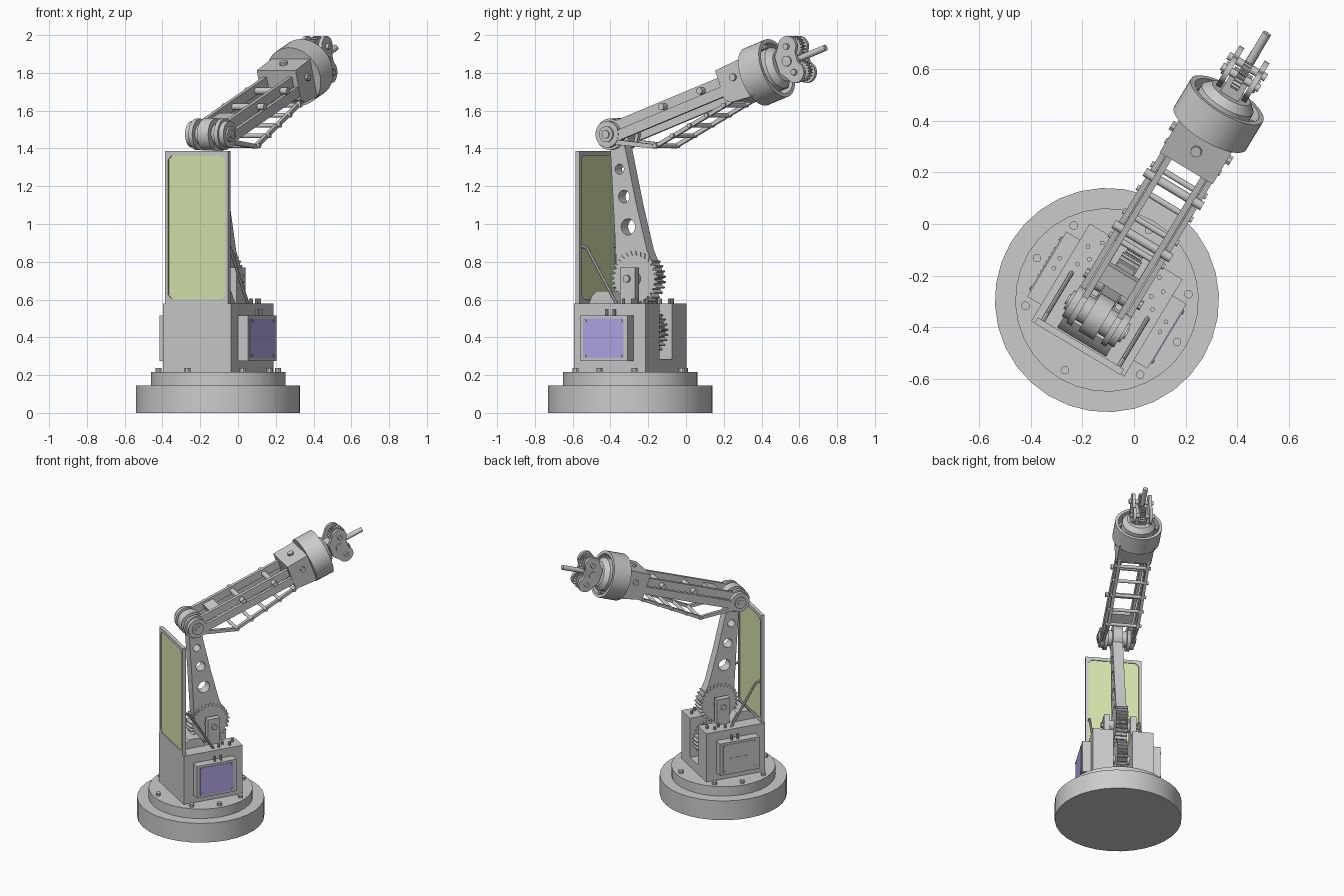
import bpy, bmesh
from math import sin, cos, pi, radians
from mathutils import Matrix, Vector

if "Cube" in bpy.data.objects:
    bpy.data.objects.remove(bpy.data.objects["Cube"])

# Frames: base is turned about z; forearm is tilted up from the elbow
BASE = Matrix.Translation((-0.105, -0.295, 0)) @ Matrix.Rotation(radians(-31), 4, 'Z')
ARM = BASE @ Matrix.Translation((0, -0.074, 1.475)) @ Matrix.Rotation(radians(19.7), 4, 'X')
# Axis maps: profile plane -> frame, extruding along x, y or z
AXES = {'X': Matrix(((0, 0, 1, 0), (1, 0, 0, 0), (0, 1, 0, 0), (0, 0, 0, 1))),
        'Y': Matrix(((0, 1, 0, 0), (0, 0, 1, 0), (1, 0, 0, 0), (0, 0, 0, 1))),
        'Z': Matrix.Identity(4)}


def material(name, rgb):
    m = bpy.data.materials.new(name)
    m.diffuse_color = (*rgb, 1)
    m.use_nodes = True
    m.node_tree.nodes["Principled BSDF"].inputs["Base Color"].default_value = m.diffuse_color
    return m


GREEN = material("green_panel", (0.68, 0.78, 0.42))
PURPLE = material("purple_screen", (0.46, 0.38, 0.80))


def finish(name, bm, matrix, mat=None):
    bmesh.ops.transform(bm, matrix=matrix, verts=bm.verts)
    bmesh.ops.recalc_face_normals(bm, faces=bm.faces)
    me = bpy.data.meshes.new(name)
    bm.to_mesh(me)
    bm.free()
    ob = bpy.data.objects.new(name, me)
    bpy.context.collection.objects.link(ob)
    if mat:
        me.materials.append(mat)
    return ob


def box(name, frame, x, y, z, mat=None):
    bm = bmesh.new()
    bmesh.ops.create_cube(bm, size=1)
    m = Matrix.Translation(((x[0]+x[1])/2, (y[0]+y[1])/2, (z[0]+z[1])/2))
    return finish(name, bm, frame @ m @ Matrix.Diagonal((x[1]-x[0], y[1]-y[0], z[1]-z[0], 1)), mat)


def rod(name, frame, a, b, r, r2=None, seg=16):
    a, b = Vector(a), Vector(b)
    bm = bmesh.new()
    bmesh.ops.create_cone(bm, cap_ends=True, segments=seg, radius1=r,
                          radius2=r if r2 is None else r2, depth=(b-a).length)
    q = (b-a).to_track_quat('Z', 'Y').to_matrix().to_4x4()
    return finish(name, bm, frame @ Matrix.Translation((a+b)/2) @ q)


def plate(name, frame, axis, loops, lo, hi, mat=None):
    """Extrude an outline; further loops are holes."""
    cu = bpy.data.curves.new(name, 'CURVE')
    cu.dimensions, cu.fill_mode, cu.extrude = '2D', 'BOTH', (hi-lo)/2
    for pts in loops:
        sp = cu.splines.new('POLY')
        sp.points.add(len(pts)-1)
        for p, c in zip(sp.points, pts):
            p.co = (c[0], c[1], 0, 1)
        sp.use_cyclic_u = True
    tmp = bpy.data.objects.new("tmp", cu)
    bpy.context.collection.objects.link(tmp)
    dg = bpy.context.evaluated_depsgraph_get()
    me = bpy.data.meshes.new_from_object(tmp.evaluated_get(dg))
    bm = bmesh.new()
    bm.from_mesh(me)
    bmesh.ops.remove_doubles(bm, verts=bm.verts, dist=1e-5)
    bpy.data.objects.remove(tmp)
    bpy.data.meshes.remove(me)
    return finish(name, bm, frame @ AXES[axis] @ Matrix.Translation((0, 0, (lo+hi)/2)), mat)


def arc(cx, cy, r, a0=0, a1=360, n=24):
    k = n if a1-a0 == 360 else n-1
    return [(cx+r*cos(radians(a0+(a1-a0)*i/k)), cy+r*sin(radians(a0+(a1-a0)*i/k))) for i in range(n)]


def gear(cx, cy, r, teeth, depth):
    return [(cx+(r-d)*cos(2*pi*(i+f)/teeth), cy+(r-d)*sin(2*pi*(i+f)/teeth))
            for i in range(teeth) for f, d in ((0, depth), (0.25, 0), (0.5, 0), (0.75, depth))]


def cut_rect(x0, x1, y0, y1, c):
    return [(x0+c, y0), (x1-c, y0), (x1, y0+c), (x1, y1-c), (x1-c, y1), (x0+c, y1), (x0, y1-c), (x0, y0+c)]


# Round foot with bolts
rod("foot_disc", BASE, (0, 0, 0), (0, 0, 0.145), 0.435, seg=32)
rod("turntable_disc", BASE, (0, 0, 0.145), (0, 0, 0.216), 0.356, seg=32)
for a in (0, 35, 90, 145, 180, 215, 270, 325):
    x, y = 0.317*cos(radians(a)), 0.317*sin(radians(a))
    rod("turntable_bolt", BASE, (x, y, 0.21), (x, y, 0.237), 0.017, seg=8)

# Housing with a gear slot open to the front and top
slot = [(-0.21, -0.22), (0.21, -0.22), (0.21, 0.22), (0.065, 0.22),
        (0.065, -0.1), (-0.065, -0.1), (-0.065, 0.22), (-0.21, 0.22)]
plate("housing", BASE, 'Z', [slot], 0.215, 0.58)
box("slot_floor", BASE, (-0.065, 0.065), (-0.1, 0.22), (0.215, 0.285))
plate("drive_gear", BASE, 'X', [gear(0.075, 0.43, 0.14, 30, 0.022)], -0.035, 0.035)
rod("drive_axle", BASE, (-0.07, 0.075, 0.43), (0.07, 0.075, 0.43), 0.03)

# Side boxes, brackets, struts and pegs on both sides
for s in (-1, 1):
    span = lambda a, b: tuple(sorted((s*a, s*b)))
    box("side_box", BASE, span(0.205, 0.272), (-0.148, 0.146), (0.275, 0.515))
    box("side_box_cover", BASE, span(0.27, 0.276), (-0.125, 0.123), (0.29, 0.5), PURPLE if s > 0 else None)
    for y in (-0.112, 0.11):
        for z in (0.303, 0.487):
            rod("cover_screw", BASE, (s*0.27, y, z), (s*0.281, y, z), 0.007, seg=8)
    for y in (0.0, 0.045):
        rod("side_box_peg", BASE, (s*0.24, y, 0.51), (s*0.24, y, 0.55), 0.009, seg=10)
    for x, y in ((0.17, 0.06), (0.14, 0.1), (0.17, 0.14), (0.13, 0.18)):
        rod("housing_peg", BASE, (s*x, y, 0.575), (s*x, y, 0.605), 0.009, seg=10)
    box("pivot_bracket", BASE, span(0.07, 0.112), (0.004, 0.096), (0.575, 0.77))
    rod("pivot_bolt", BASE, (s*0.11, 0.05, 0.71), (s*0.128, 0.05, 0.71), 0.02, seg=8)
    rod("panel_strut", BASE, (s*0.172, -0.165, 0.875), (s*0.172, 0.02, 0.575), 0.009, seg=8)
    rod("panel_strut_end", BASE, (s*0.172, -0.205, 0.885), (s*0.172, -0.163, 0.874), 0.009, seg=8)
for i in range(7):
    y = -0.06 + i*0.02
    box("vent_slit", BASE, (-0.28, -0.275), (y, y+0.012), (0.392, 0.398))
rod("pivot_axle", BASE, (-0.1, 0.05, 0.71), (0.1, 0.05, 0.71), 0.04)

# Tall rear panel: frame and coloured sheet
plate("panel_frame", BASE, 'Y',
      [[(0.58, -0.195), (1.386, -0.195), (1.386, 0.195), (0.58, 0.195)],
       cut_rect(0.602, 1.363, -0.175, 0.175, 0.022)], -0.222, -0.196)
box("panel_sheet", BASE, (-0.18, 0.18), (-0.216, -0.202), (0.595, 1.37), GREEN)
plate("motor_block", BASE, 'X', [[(-0.19, 0.58), (-0.17, 0.62), (-0.14, 0.645), (-0.05, 0.645), (-0.01, 0.58)]],
      -0.11, 0.11)

# Lower arm with lightening holes and gear sector
outline = [(-0.105, 1.45), (-0.083, 1.1), (-0.062, 0.74), (-0.04, 0.65), (0.05, 0.62),
           (0.14, 0.66), (0.185, 0.735), (0.125, 0.86), (0.06, 1.1), (-0.022, 1.45)]
plate("lower_arm", BASE, 'X', [outline, arc(-0.045, 1.29, 0.027), arc(-0.017, 1.145, 0.034),
                               arc(0.008, 0.985, 0.043)], -0.036, 0.036)
plate("arm_gear", BASE, 'X', [gear(0.05, 0.71, 0.146, 30, 0.022)], -0.042, 0.042)

# Elbow discs and axle
rod("elbow_axle", ARM, (-0.135, 0, 0), (0.135, 0, 0), 0.022)
rod("elbow_knuckle", ARM, (-0.034, 0, 0), (0.034, 0, 0), 0.086, seg=32)
for s in (-1, 1):
    rod("elbow_spacer", ARM, (s*0.03, 0, 0), (s*0.07, 0, 0), 0.055, seg=24)
    rod("elbow_disc", ARM, (s*0.066, 0, 0), (s*0.09, 0, 0), 0.083, seg=32)
    rod("elbow_outer_disc", ARM, (s*0.088, 0, 0), (s*0.118, 0, 0), 0.07, seg=32)
    rod("elbow_cap", ARM, (s*0.118, 0, 0), (s*0.128, 0, 0), 0.042, seg=24)
    span = lambda a, b: tuple(sorted((s*a, s*b)))
    # Forearm rails
    box("upper_rail", ARM, span(0.066, 0.09), (0.02, 0.76), (0.0, 0.056))
    box("middle_rail", ARM, span(0.094, 0.116), (0.02, 0.76), (-0.055, 0.0))
    plate("lower_rail", ARM, 'X', [[(0.02, -0.065), (0.25, -0.17), (0.80, -0.1), (0.80, -0.08),
                                    (0.255, -0.148), (0.04, -0.045)]], *span(0.09, 0.112))
    rod("wrist_side_bolt", ARM, (s*0.118, 0.84, 0.02), (s*0.136, 0.84, 0.02), 0.02, seg=8)

# Rungs between the rails
for y in (0.37, 0.62):
    rod("upper_rung", ARM, (-0.13, y, 0.022), (0.13, y, 0.022), 0.018)
for i in range(5):
    y = 0.26 + i*0.118
    rod("lower_rung", ARM, (-0.125, y, -0.158+i*0.015), (0.125, y, -0.158+i*0.015), 0.012, seg=12)
box("rail_web", ARM, (-0.07, 0.07), (0.14, 0.22), (0.0, 0.04))

# Wrist housing and ring
plate("wrist_housing", ARM, 'X', [[(0.745, -0.075), (0.745, 0.092), (0.93, 0.1), (0.93, -0.115), (0.78, -0.1)]],
      -0.12, 0.12)
rod("wrist_top_bolt", ARM, (0, 0.83, 0.09), (0, 0.83, 0.112), 0.022, seg=8)
plate("wrist_ring", ARM, 'Y', [arc(0, 0, 0.163, n=40), arc(0, 0, 0.142, n=40)], 0.905, 1.04)
rod("wrist_ring_back", ARM, (0, 0.905, 0), (0, 0.965, 0), 0.15, seg=40)
rod("wrist_hub", ARM, (0, 0.96, 0), (0, 1.045, 0), 0.115, seg=32)
rod("wrist_hub_taper", ARM, (0, 1.045, 0), (0, 1.075, 0), 0.115, 0.085, seg=32)
for i in range(8):
    x, z = 0.129*cos(i*pi/4), 0.129*sin(i*pi/4)
    rod("wrist_ring_bolt", ARM, (x, 0.96, z), (x, 1.02, z), 0.012, seg=8)

# Hand: lobed plates, gears, pins and tool rod
box("hand_block", ARM, (-0.04, 0.04), (1.06, 1.16), (-0.05, 0.05))
lobes = (arc(1.175, 0.072, 0.056, -20, 160, 14) + [(1.085, 0.045), (1.085, -0.045)]
         + arc(1.175, -0.072, 0.056, 200, 380, 14) + [(1.21, -0.025), (1.21, 0.025)])
for s in (-1, 1):
    a, b = sorted((s*0.046, s*0.068))
    plate("hand_plate", ARM, 'X', [lobes], a, b)
    rod("hand_plate_boss", ARM, (s*0.06, 1.15, 0), (s*0.076, 1.15, 0), 0.028)
    plate("hand_gear", ARM, 'X', [gear(1.18, s*0.066, 0.06, 20, 0.012)], -0.018, 0.018)
    rod("hand_pin", ARM, (-0.085, 1.175, s*0.072), (0.085, 1.175, s*0.072), 0.016)
rod("tool_rod", ARM, (0, 1.12, 0), (0, 1.36, 0), 0.017)

# Smooth round sides, keep edges sharp
for ob in bpy.context.collection.objects:
    ob.select_set(True)
    bpy.context.view_layer.objects.active = ob
bpy.ops.object.shade_smooth_by_angle(angle=radians(25))
